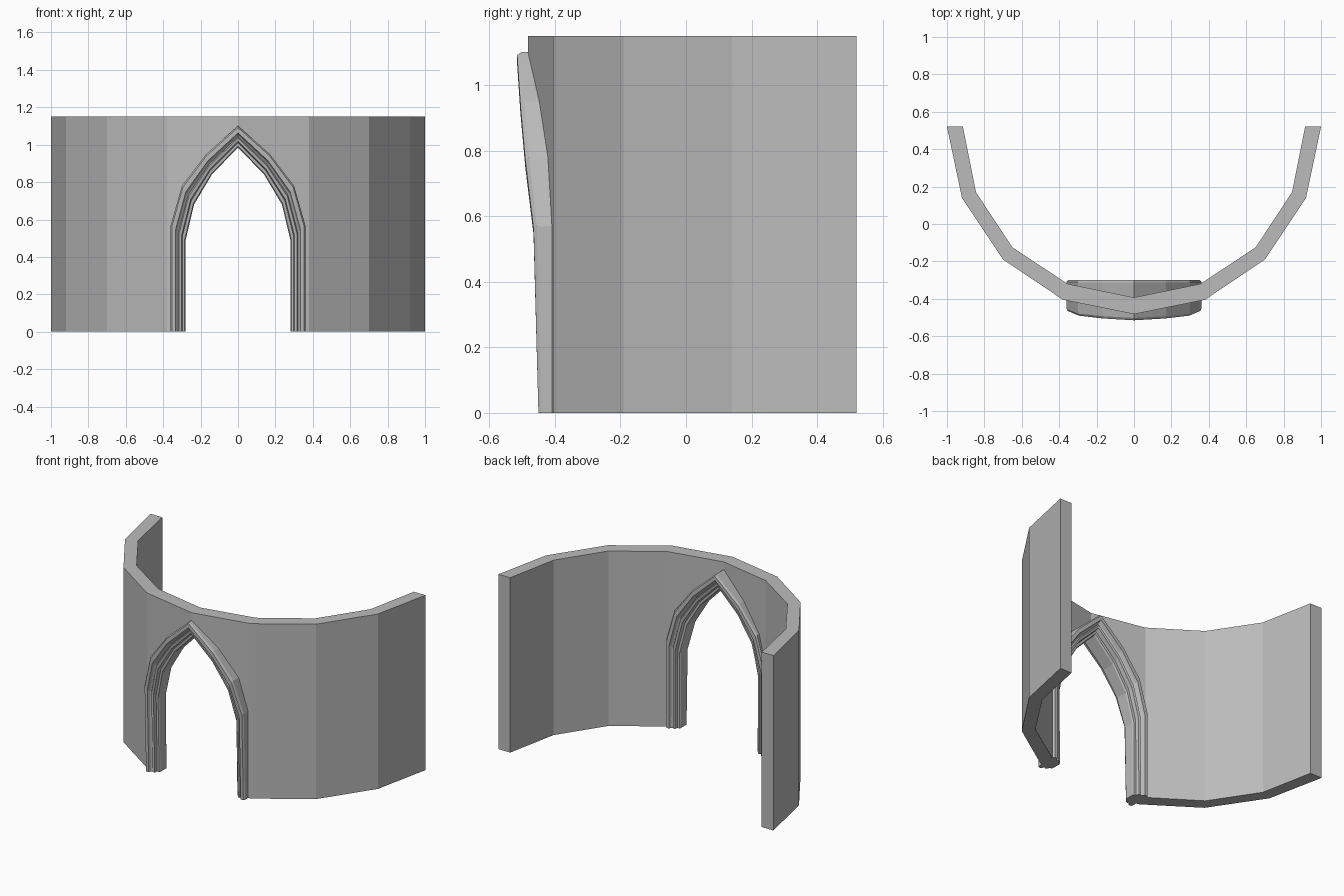
import bpy
import bmesh

if "Cube" in bpy.data.objects:
    bpy.data.objects.remove(bpy.data.objects["Cube"], do_unlink=True)

stone = bpy.data.materials.new("grey stone")
stone.use_nodes = True
GREY = (0.5, 0.5, 0.5, 1)
stone.diffuse_color = GREY
stone.node_tree.nodes["Principled BSDF"].inputs["Base Color"].default_value = GREY


def finish(name, bm):
    bmesh.ops.recalc_face_normals(bm, faces=bm.faces)
    mesh = bpy.data.meshes.new(name)
    bm.to_mesh(mesh)
    bm.free()
    mesh.materials.append(stone)
    obj = bpy.data.objects.new(name, mesh)
    bpy.context.collection.objects.link(obj)
    return obj


def mirrored(half):
    """Right-hand points ending on the centre line, continued on the left."""
    return half + [(-p[0], *p[1:]) for p in reversed(half[:-1])]


def sweep(name, rings):
    """Skin a list of closed rings of equal length and cap both ends."""
    bm = bmesh.new()
    rows = [[bm.verts.new(p) for p in ring] for ring in rings]
    n = len(rows[0])
    for a, b in zip(rows, rows[1:]):
        for i in range(n):
            j = (i + 1) % n
            bm.faces.new((a[i], a[j], b[j], b[i]))
    bm.faces.new(rows[0])
    bm.faces.new(rows[-1])
    return finish(name, bm)


# Faceted curved wall
HEIGHT = 1.15
outer = mirrored([(1, .52), (.92, .14), (.7, -.19), (.38, -.405), (0, -.482)])
inner = mirrored([(.915, .52), (.845, .17), (.65, -.125), (.355, -.32), (0, -.393)])
wall = sweep("curved_wall", [
    [(*o, 0), (*i, 0), (*i, HEIGHT), (*o, HEIGHT)] for o, i in zip(outer, inner)])

# Pointed arch: outer edge, inner edge and front depth at each station
arch_out = [(.36, 0), (.36, .57), (.30, .78), (.17, .95), (0, 1.10)]
arch_in = [(.28, 0), (.28, .49), (.235, .68), (.14, .84), (0, .985)]
front = [-.45, -.465, -.49, -.505, -.515]
BACK = -.30


def arch_point(k, t, d):
    """t runs from outer to inner edge, d from front to back."""
    (xo, zo), (xi, zi) = arch_out[k], arch_in[k]
    return (xo + (xi - xo) * t, front[k] + (BACK - front[k]) * d, zo + (zi - zo) * t)


# Doorway opening
opening = [arch_point(k, .5, 0) for k in range(5)]
opening = mirrored([(opening[0][0], 0, -.2)] + opening[1:])
cutter = sweep("doorway_cutter", [[(x, y, z) for x, _, z in opening] for y in (-.8, 0)])
cutter.hide_render = True
cutter.hide_viewport = True
cut = wall.modifiers.new("doorway", "BOOLEAN")
cut.operation = "DIFFERENCE"
cut.solver = "EXACT"
cut.object = cutter

# Moulded arch trim with stepped ribs, same profile front and back
half_profile = [(0, .06), (.08, 0), (.32, 0), (.4, .1), (.5, .14), (.56, .09),
                (.72, .11), (.78, .24), (.94, .25), (1, .3)]
profile = half_profile + [(t, 1 - d) for t, d in reversed(half_profile)]
right = [[arch_point(k, t, d) for t, d in profile] for k in range(5)]
left = [[(-x, y, z) for x, y, z in ring] for ring in reversed(right[:-1])]
sweep("arch_trim", right + left)
